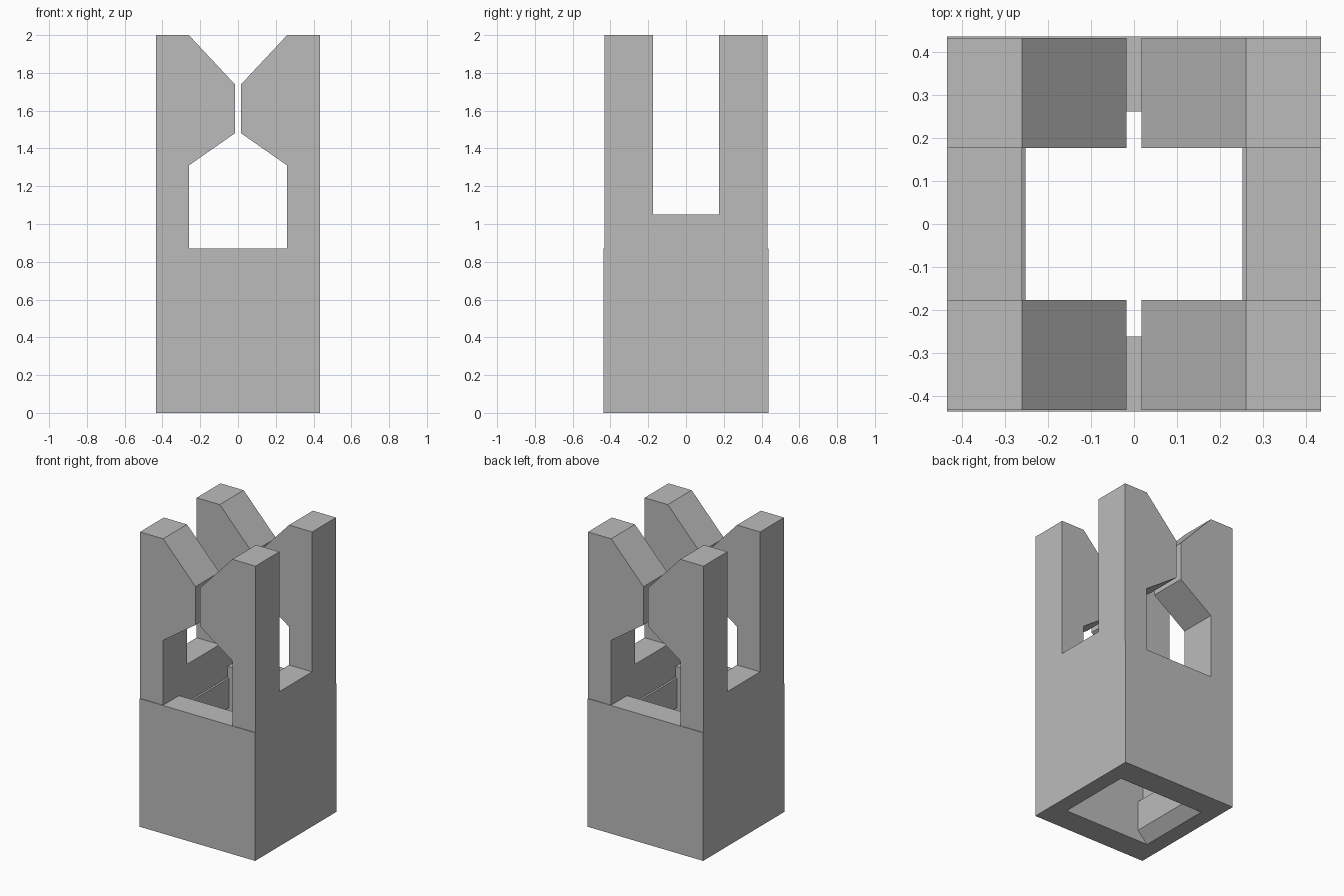
import bpy, bmesh
from mathutils import Vector

if "Cube" in bpy.data.objects:
    bpy.data.objects.remove(bpy.data.objects["Cube"])

grey = bpy.data.materials.new("plain_grey")
grey.diffuse_color = (0.5, 0.5, 0.5, 1)
grey.use_nodes = True
grey.node_tree.nodes["Principled BSDF"].inputs["Base Color"].default_value = grey.diffuse_color


def prism(name, profile, half_y):
    """Extrude an x-z profile along y, centred on y = 0."""
    bm = bmesh.new()
    face = bm.faces.new([bm.verts.new((x, -half_y, z)) for x, z in profile])
    ext = bmesh.ops.extrude_face_region(bm, geom=[face])
    verts = [v for v in ext["geom"] if isinstance(v, bmesh.types.BMVert)]
    bmesh.ops.translate(bm, verts=verts, vec=Vector((0, 2 * half_y, 0)))
    bmesh.ops.recalc_face_normals(bm, faces=bm.faces)
    mesh = bpy.data.meshes.new(name)
    bm.to_mesh(mesh)
    bm.free()
    mesh.materials.append(grey)
    obj = bpy.data.objects.new(name, mesh)
    bpy.context.collection.objects.link(obj)
    return obj


def rect(hx, z0, z1):
    return [(-hx, z0), (hx, z0), (hx, z1), (-hx, z1)]


def cut(obj, cutter):
    mod = obj.modifiers.new("cut", "BOOLEAN")
    mod.operation = "DIFFERENCE"
    mod.solver = "EXACT"
    mod.object = cutter
    bpy.context.view_layer.objects.active = obj
    bpy.ops.object.modifier_apply(modifier=mod.name)


# Hollow square base: flared mouth and a recessed band between two ribs
base = prism("base_socket", rect(0.434, 0, 0.87), 0.436)
side = [(0.325, 0), (0.252, 0.075), (0.252, 0.28), (0.293, 0.29),
        (0.293, 0.58), (0.252, 0.59), (0.252, 0.79), (0.26, 0.795), (0.26, 0.87)]
side = [(side[0][0], -0.1)] + side + [(0.26, 1.0)]
cavity = prism("cavity_cutter", side + [(-x, z) for x, z in reversed(side)], 0.261)
cut(base, cavity)

# Clamp halves: posts with angled jaws, split front to back by a slot
slot = prism("slot_cutter", rect(0.6, 1.05, 2.2), 0.176)
jaw = [(0.26, 0.87), (0.434, 0.87), (0.434, 2), (0.26, 2),
       (0.017, 1.74), (0.017, 1.48), (0.26, 1.31)]
for name, s in (("left_jaws", -1), ("right_jaws", 1)):
    half = prism(name, [(s * x, z) for x, z in jaw], 0.432)
    cut(half, slot)
    # Open the underside where it joins the base
    bm = bmesh.new()
    bm.from_mesh(half.data)
    under = [f for f in bm.faces if f.calc_center_median().z < 0.871]
    bmesh.ops.delete(bm, geom=under, context="FACES")
    bm.to_mesh(half.data)
    bm.free()

for cutter in (cavity, slot):
    bpy.data.objects.remove(cutter)
